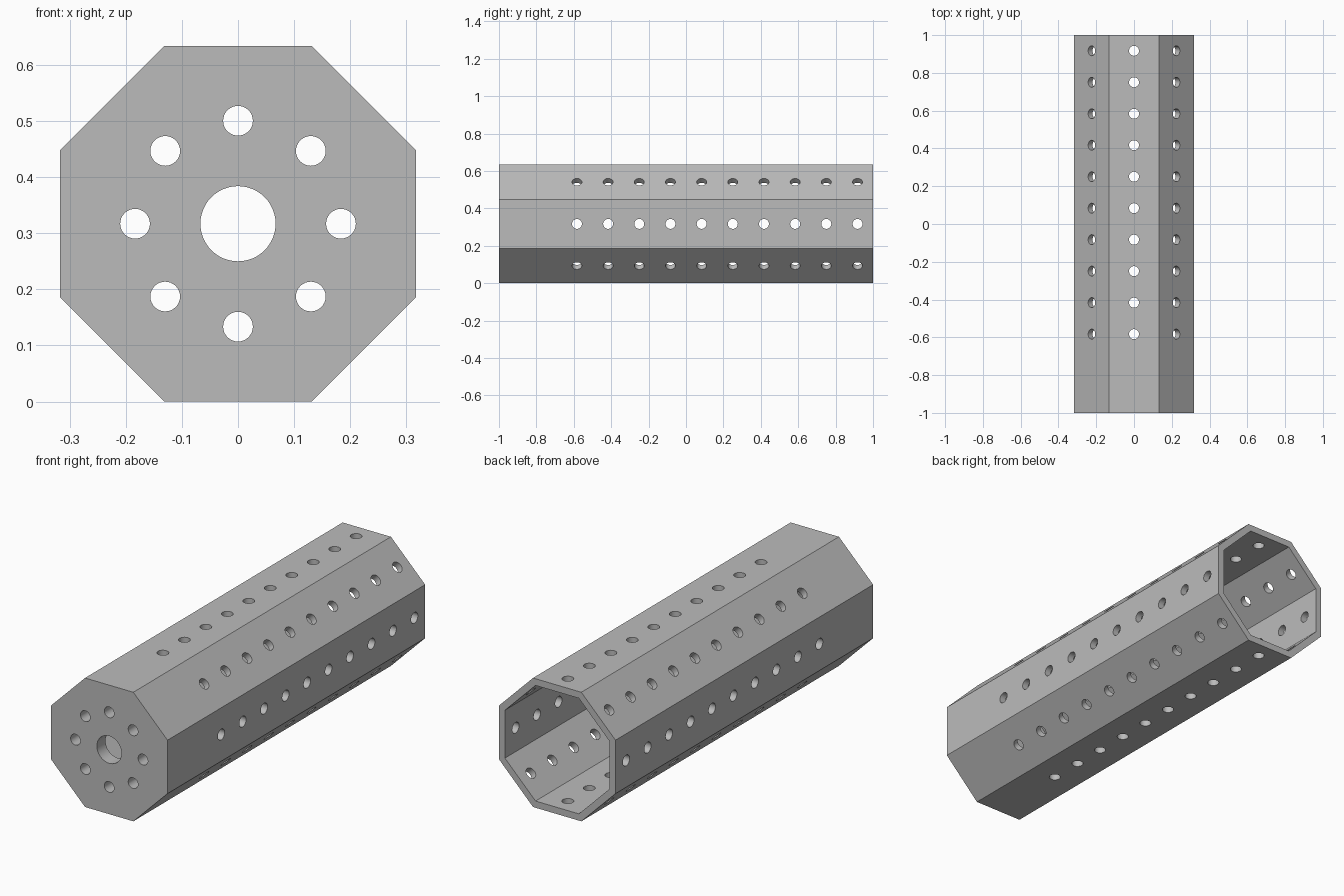
import bpy, bmesh
from math import pi, cos, sin
from mathutils import Matrix, Vector

if "Cube" in bpy.data.objects:
    bpy.data.objects.remove(bpy.data.objects["Cube"])

APOTHEM = 0.317
WALL = 0.033
CAP = 0.067
HOLE = 0.0265
PITCH = 1 / 6
CENTRE = Vector((0, 0, APOTHEM))

grey = bpy.data.materials.new("plain grey")
grey.use_nodes = True
colour = (0.5, 0.5, 0.5, 1)
grey.diffuse_color = colour
grey.node_tree.nodes["Principled BSDF"].inputs["Base Color"].default_value = colour


def add_cylinder(bm, radius, depth, sides, matrix):
    bmesh.ops.create_cone(bm, cap_ends=True, segments=sides, radius1=radius,
                          radius2=radius, depth=depth, matrix=matrix)


def finish(bm, name):
    mesh = bpy.data.meshes.new(name)
    bm.to_mesh(mesh)
    bm.free()
    mesh.materials.append(grey)
    obj = bpy.data.objects.new(name, mesh)
    bpy.context.collection.objects.link(obj)
    return obj


def octagon_bar(name, apothem, y_start, y_end):
    bm = bmesh.new()
    place = (Matrix.Translation(CENTRE + Vector((0, (y_start + y_end) / 2, 0)))
             @ Matrix.Rotation(pi / 2, 4, "X") @ Matrix.Rotation(pi / 8, 4, "Z"))
    add_cylinder(bm, apothem / cos(pi / 8), y_end - y_start, 8, place)
    return finish(bm, name)


def cut(target, cutter):
    cutter.hide_render = True
    mod = target.modifiers.new("cut", "BOOLEAN")
    mod.operation = "DIFFERENCE"
    mod.solver = "EXACT"
    mod.object = cutter
    bpy.context.view_layer.objects.active = target
    bpy.ops.object.modifier_apply(modifier=mod.name)
    bpy.data.objects.remove(cutter)


# Octagonal tube, closed at the front and open at the back
tube = octagon_bar("octagonal_tube", APOTHEM, -1, 1)
cut(tube, octagon_bar("cavity_cutter", APOTHEM - WALL, -1 + CAP, 1.1))

# Rows of holes through the eight walls, and a bolt circle in the end plate
bm = bmesh.new()
along_y = Matrix.Rotation(pi / 2, 4, "X")
for side in range(8):
    angle = side * pi / 4
    outward = Vector((sin(angle), 0, cos(angle)))
    turn = Matrix.Rotation(angle, 4, "Y")
    for i in range(10):
        spot = CENTRE + outward * (APOTHEM - WALL / 2)
        spot.y = -0.583 + i * PITCH
        add_cylinder(bm, HOLE, WALL * 2, 32, Matrix.Translation(spot) @ turn)
    spot = CENTRE + outward * 0.1835
    spot.y = -1 + CAP / 2
    add_cylinder(bm, HOLE, CAP * 2, 32, Matrix.Translation(spot) @ along_y)

# Large centre hole in the end plate
spot = CENTRE + Vector((0, -1 + CAP / 2, 0))
add_cylinder(bm, 0.067, CAP * 2, 48, Matrix.Translation(spot) @ along_y)
cut(tube, finish(bm, "hole_cutter"))

# Smooth hole walls with crisp rims and corners
bpy.ops.object.select_all(action="DESELECT")
tube.select_set(True)
bpy.context.view_layer.objects.active = tube
bpy.ops.object.shade_smooth_by_angle(angle=pi / 6)
